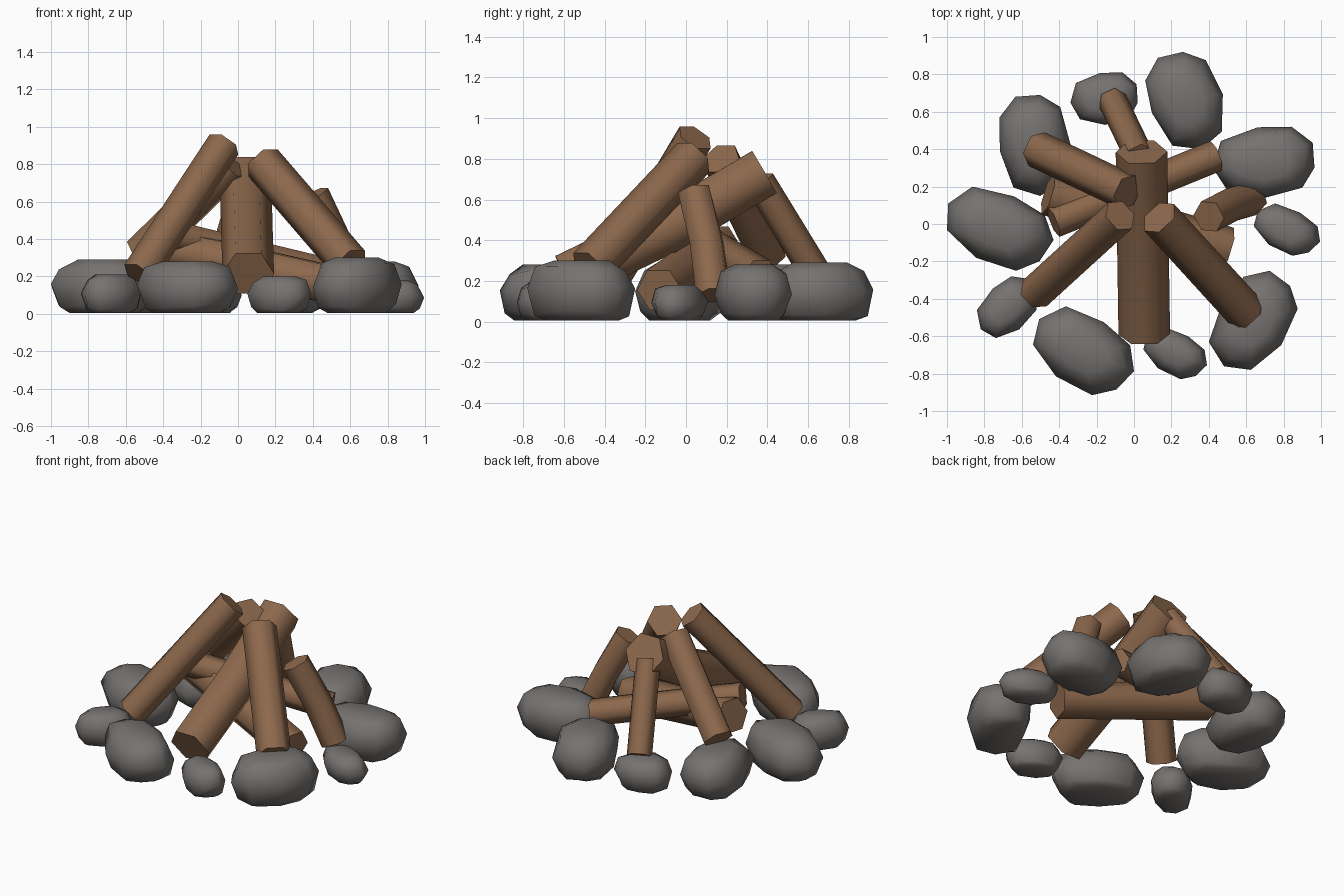
import bpy, bmesh, math, random
from mathutils import Vector

if "Cube" in bpy.data.objects:
    bpy.data.objects.remove(bpy.data.objects["Cube"])

random.seed(4)


def material(name, rgb):
    m = bpy.data.materials.new(name)
    m.diffuse_color = (*rgb, 1)
    m.use_nodes = True
    m.node_tree.nodes["Principled BSDF"].inputs["Base Color"].default_value = m.diffuse_color
    return m


WOOD = material("brown wood", (0.265, 0.139, 0.073))
STONE = material("grey stone", (0.18, 0.17, 0.163))


def finish(name, bm, mat, angle):
    bmesh.ops.recalc_face_normals(bm, faces=bm.faces[:])
    mesh = bpy.data.meshes.new(name)
    bm.to_mesh(mesh)
    bm.free()
    mesh.materials.append(mat)
    for p in mesh.polygons:
        p.use_smooth = True
    mesh.set_sharp_from_angle(angle=math.radians(angle))
    ob = bpy.data.objects.new(name, mesh)
    bpy.context.collection.objects.link(ob)
    return ob


def loft(bm, rings):
    """Skin a list of equal-length point rings and cap both ends."""
    vs = [[bm.verts.new(p) for p in r] for r in rings]
    n = len(vs[0])
    for a, b in zip(vs, vs[1:]):
        for i in range(n):
            j = (i + 1) % n
            bm.faces.new((a[i], a[j], b[j], b[i]))
    bm.faces.new(vs[0][::-1])
    bm.faces.new(vs[-1])


def log(name, start, end, radius, bend=(0, 0, 0)):
    """Six-sided log, optionally bent at the middle."""
    a, b = Vector(start), Vector(end)
    mid = (a + b) / 2 + Vector(bend)
    rings = []
    for p, d in ((a, mid - a), (mid, b - a), (b, b - mid)):
        d = d.normalized()
        u = d.cross(Vector((0, 0, 1))).normalized()
        v = u.cross(d)
        rings.append([p + radius * (math.cos(t) * u + math.sin(t) * v)
                      for t in (k * math.pi / 3 for k in range(6))])
    bm = bmesh.new()
    loft(bm, rings)
    finish(name, bm, WOOD, 65)


# irregular boulder outline (long axis x) and its vertical profile (height, spread)
OUTLINE = [(1, .3), (.65, .85), (0, 1), (-.75, .8),
           (-1, .1), (-.8, -.6), (-.1, -1), (.65, -.9), (.95, -.4)]
PROFILE = [(0, .66), (.12, .85), (.5, 1), (.86, .82), (1, .5)]


def rock(name, x0, x1, y0, y1, height, turn):
    """Boulder turned in plan and fitted to its footprint."""
    t = math.radians(turn)
    pts = [(1.45 * x * math.cos(t) - y * math.sin(t),
            1.45 * x * math.sin(t) + y * math.cos(t)) for x, y in OUTLINE]
    lo = [min(p[i] for p in pts) for i in (0, 1)]
    hi = [max(p[i] for p in pts) for i in (0, 1)]
    cx, cy = (x0 + x1) / 2, (y0 + y1) / 2
    flat = [(x0 + (p[0] - lo[0]) / (hi[0] - lo[0]) * (x1 - x0) - cx,
             y0 + (p[1] - lo[1]) / (hi[1] - lo[1]) * (y1 - y0) - cy) for p in pts]
    rings = []
    for h, s in PROFILE:
        ring = []
        for x, y in flat:
            k = s if s == 1 else s * random.uniform(.94, 1.06)
            dz = random.uniform(-.05, .05) if 0 < h < 1 else 0
            ring.append((cx + x * k, cy + y * k, .005 + (h + dz) * (height - .005)))
        rings.append(ring)
    bm = bmesh.new()
    loft(bm, rings)
    finish(name, bm, STONE, 75)


# ring of stones: x range, y range, height, turn
rock("stone_left", -1, -.43, -.25, .20, .29, -25)
rock("stone_back_left", -.72, -.34, .15, .69, .28, 100)
rock("small_stone_back", -.34, .02, .53, .81, .21, 10)
rock("stone_back", .06, .475, .40, .92, .29, 110)
rock("stone_right", .42, .965, .14, .52, .28, 10)
rock("small_stone_right", .64, .995, -.17, .11, .18, -35)
rock("stone_front_right", .40, .875, -.78, -.25, .30, 60)
rock("small_stone_front", .05, .39, -.83, -.55, .20, -35)
rock("stone_front", -.54, .0, -.915, -.44, .28, -35)
rock("small_stone_front_left", -.84, -.52, -.61, -.28, .21, 40)

# leaning logs, bottom to top
log("front_log", (.055, -.59, .215), (.04, .385, .735), .138, (0, 0, -.025))
log("front_right_log", (.60, -.475, .265), (.135, .035, .805), .107)
log("front_left_log", (-.53, -.37, .21), (-.075, .045, .905), .094)
log("back_left_log", (-.52, .40, .32), (-.035, .17, .80), .1, (-.01, .005, -.01))
log("back_log", (-.115, .66, .20), (.03, .36, .69), .078)
log("right_log", (.63, .135, .13), (.40, .04, .635), .09, (.005, .015, 0))

# logs lying across the middle
log("upper_cross_log", (-.43, .01, .44), (.44, .365, .23), .085)
log("lower_cross_log", (-.46, .16, .37), (.50, -.13, .155), .115)
